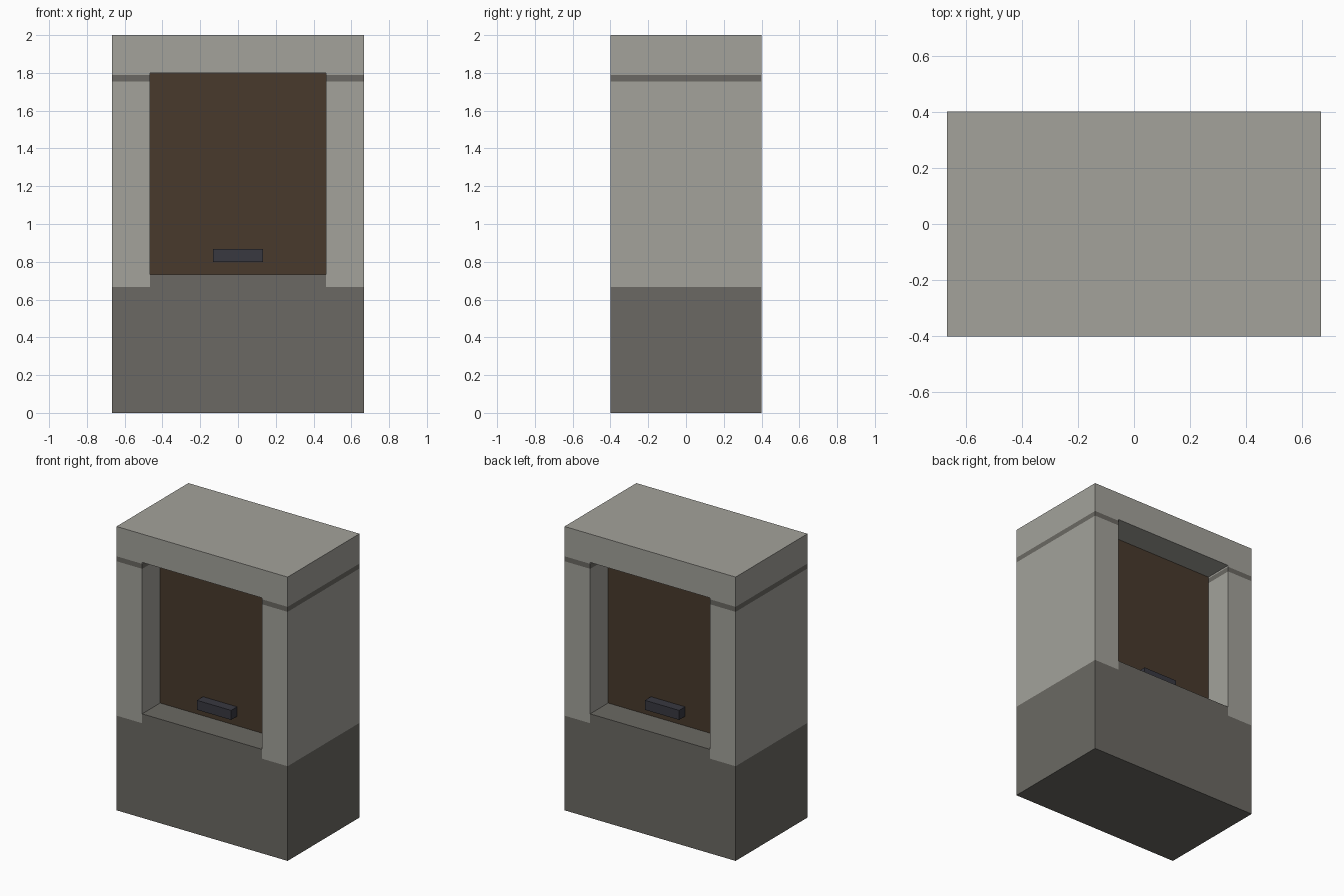
import bpy, bmesh

cube = bpy.data.objects.get("Cube")
if cube:
    bpy.data.objects.remove(cube, do_unlink=True)


def material(name, rgb):
    linear = [((c / 255 + 0.055) / 1.055) ** 2.4 for c in rgb] + [1]
    m = bpy.data.materials.new(name)
    m.use_nodes = True
    m.diffuse_color = linear
    m.node_tree.nodes["Principled BSDF"].inputs["Base Color"].default_value = linear
    return m


light_stone = material("light_stone", (163, 162, 155))
dark_stone = material("dark_stone", (107, 105, 99))
dark_wood = material("dark_wood", (72, 58, 44))
iron = material("iron", (56, 56, 64))

HALF_W, HALF_D = 0.667, 0.4
OPEN_X, SILL, LINTEL = 0.467, 0.733, 1.8
PLINTH, BAND_LOW, BAND_HIGH = 0.667, 1.755, 1.79


def add_object(name, bm, materials):
    mesh = bpy.data.meshes.new(name)
    bm.to_mesh(mesh)
    bm.free()
    for m in materials:
        mesh.materials.append(m)
    obj = bpy.data.objects.new(name, mesh)
    bpy.context.collection.objects.link(obj)
    return obj


def box(name, low, high, mat):
    bm = bmesh.new()
    bmesh.ops.create_cube(bm, size=1)
    for v in bm.verts:
        for i in range(3):
            v.co[i] = low[i] if v.co[i] < 0 else high[i]
    return add_object(name, bm, [mat])


# Stone surround: front wall cells around the opening, extruded to full depth
xs = [-HALF_W, -OPEN_X, OPEN_X, HALF_W]
zs = [0, PLINTH, SILL, BAND_LOW, BAND_HIGH, LINTEL, 2]
bm = bmesh.new()
grid = [[bm.verts.new((x, -HALF_D, z)) for z in zs] for x in xs]
for i in range(len(xs) - 1):
    for k in range(len(zs) - 1):
        if i == 1 and SILL <= zs[k] < LINTEL:
            continue
        bm.faces.new((grid[i][k], grid[i + 1][k], grid[i + 1][k + 1], grid[i][k + 1]))
result = bmesh.ops.extrude_face_region(bm, geom=bm.faces[:], use_keep_orig=True)
for item in result["geom"]:
    if isinstance(item, bmesh.types.BMVert):
        item.co.y = HALF_D
loose = [v for v in bm.verts if not v.link_faces]
bmesh.ops.delete(bm, geom=loose, context="VERTS")
bmesh.ops.recalc_face_normals(bm, faces=bm.faces[:])

# Dark plinth, sill and thin band; the rest stays light
for f in bm.faces:
    c = f.calc_center_median()
    under_opening = abs(c.x) < OPEN_X - 0.01 and c.z < SILL + 0.01
    band = BAND_LOW < c.z < BAND_HIGH
    f.material_index = int(c.z < PLINTH - 0.01 or under_opening or band)
add_object("stone_surround", bm, [light_stone, dark_stone])

# Wooden shutter filling the middle of the opening
box("shutter", (-OPEN_X, -0.2, SILL), (OPEN_X, 0.2, LINTEL), dark_wood)

# Pull handles on both faces
for name, side in (("front_handle", -1), ("back_handle", 1)):
    y0, y1 = sorted((side * 0.2, side * 0.267))
    box(name, (-0.133, y0, 0.8), (0.133, y1, 0.867), iron)
